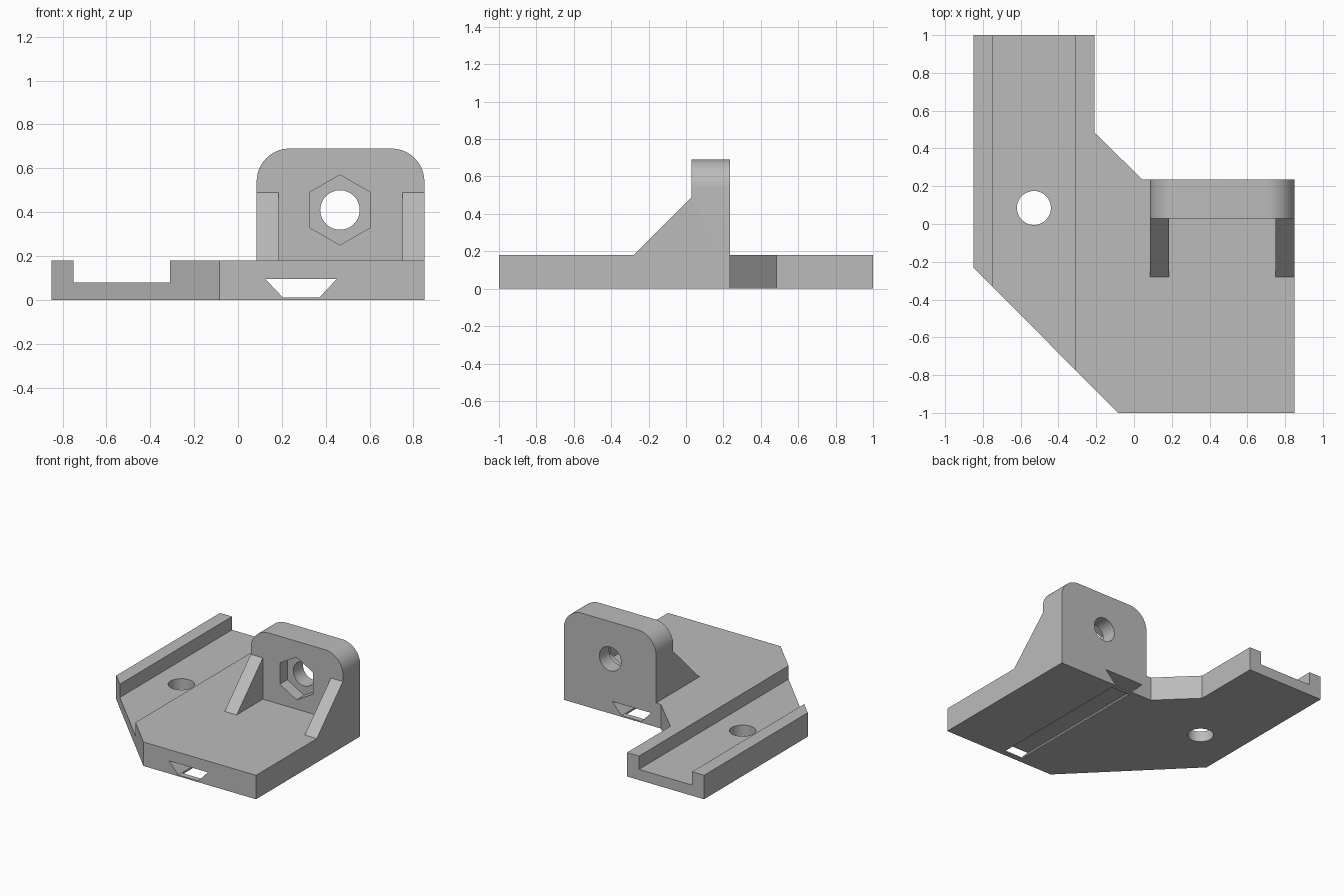
import bpy, bmesh
from math import sin, cos, pi, radians
from mathutils import Vector

cube = bpy.data.objects.get("Cube")
if cube:
    bpy.data.objects.remove(cube, do_unlink=True)

grey = bpy.data.materials.new("plain_grey")
grey.use_nodes = True
colour = (0.5, 0.5, 0.5, 1)
grey.diffuse_color = colour
grey.node_tree.nodes["Principled BSDF"].inputs["Base Color"].default_value = colour


def prism(name, profile, axis, start, end):
    """Extrude a 2D profile along an axis; the profile uses the other two axes in order."""
    def place(p, d):
        co = list(p)
        co.insert("xyz".index(axis), d)
        return Vector(co)
    bm = bmesh.new()
    face = bm.faces.new([bm.verts.new(place(p, start)) for p in profile])
    out = bmesh.ops.extrude_face_region(bm, geom=[face])
    shift = place((0, 0), end - start)
    bmesh.ops.translate(bm, vec=shift, verts=[v for v in out["geom"] if isinstance(v, bmesh.types.BMVert)])
    bmesh.ops.recalc_face_normals(bm, faces=bm.faces)
    mesh = bpy.data.meshes.new(name)
    bm.to_mesh(mesh)
    bm.free()
    mesh.materials.append(grey)
    obj = bpy.data.objects.new(name, mesh)
    bpy.context.collection.objects.link(obj)
    return obj


def arc(cx, cy, r, a0, a1, n):
    return [(cx + r * cos(radians(a0 + (a1 - a0) * i / n)),
             cy + r * sin(radians(a0 + (a1 - a0) * i / n))) for i in range(n + 1)]


def circle(cx, cy, r, n, turn=0):
    return arc(cx, cy, r, turn, turn + 360, n)[:-1]


def box(x0, x1, y0, y1):
    return [(x0, y0), (x1, y0), (x1, y1), (x0, y1)]


def combine(target, other, operation):
    mod = target.modifiers.new(operation, 'BOOLEAN')
    mod.operation, mod.solver, mod.object = operation, 'EXACT', other
    bpy.context.view_layer.objects.active = target
    bpy.ops.object.modifier_apply(modifier=mod.name)
    bpy.data.objects.remove(other, do_unlink=True)


# Base plate with clipped corners
bracket = prism("mounting_bracket", [
    (-.85, 1), (-.85, -.23), (-.085, -1), (.85, -1),
    (.85, .235), (.045, .235), (-.21, .485), (-.21, 1)], "z", 0, .18)

# Upright wall with rounded top corners
R, TOP, LEFT, RIGHT = .15, .69, .085, .85
wall = [(LEFT, .12), (RIGHT, .12)] + arc(RIGHT - R, TOP - R, R, 0, 90, 14) \
    + arc(LEFT + R, TOP - R, R, 90, 180, 14)
combine(bracket, prism("upright_wall", wall, "y", .03, .235), 'UNION')

# Side gussets
for x in (LEFT, RIGHT - .1):
    web = [(-.28, .18), (-.28, .14), (.1, .14), (.1, .49), (.03, .49)]
    combine(bracket, prism("gusset", web, "x", x, x + .1), 'UNION')

# Long channel and its screw hole
combine(bracket, prism("channel", box(-.75, -.31, .08, .4), "y", -1.2, 1.2), 'DIFFERENCE')
combine(bracket, prism("screw_hole", circle(-.53, .085, .09, 48), "z", -.1, .3), 'DIFFERENCE')

# Tapered slot under the wall, open below between two thin end lips
slot = [(.205, .01), (.37, .01), (.45, .095), (.125, .095)]
combine(bracket, prism("tapered_slot", slot, "y", -1.2, .4), 'DIFFERENCE')
combine(bracket, prism("slot_opening", box(.21, .365, -.96, .195), "z", -.1, .05), 'DIFFERENCE')

# Bolt hole and hexagonal nut pocket
combine(bracket, prism("bolt_hole", circle(.465, .41, .09, 48), "y", -.1, .4), 'DIFFERENCE')
combine(bracket, prism("nut_pocket", circle(.465, .41, .16, 6, 30), "y", -.1, .12), 'DIFFERENCE')

# Tidy coplanar seams and shade
bm = bmesh.new()
bm.from_mesh(bracket.data)
bmesh.ops.remove_doubles(bm, verts=bm.verts, dist=.0001)
bmesh.ops.dissolve_limit(bm, angle_limit=radians(1), verts=bm.verts, edges=bm.edges)
bm.to_mesh(bracket.data)
bm.free()
bpy.ops.object.select_all(action='DESELECT')
bracket.select_set(True)
bpy.context.view_layer.objects.active = bracket
bpy.ops.object.shade_smooth_by_angle(angle=radians(30))
